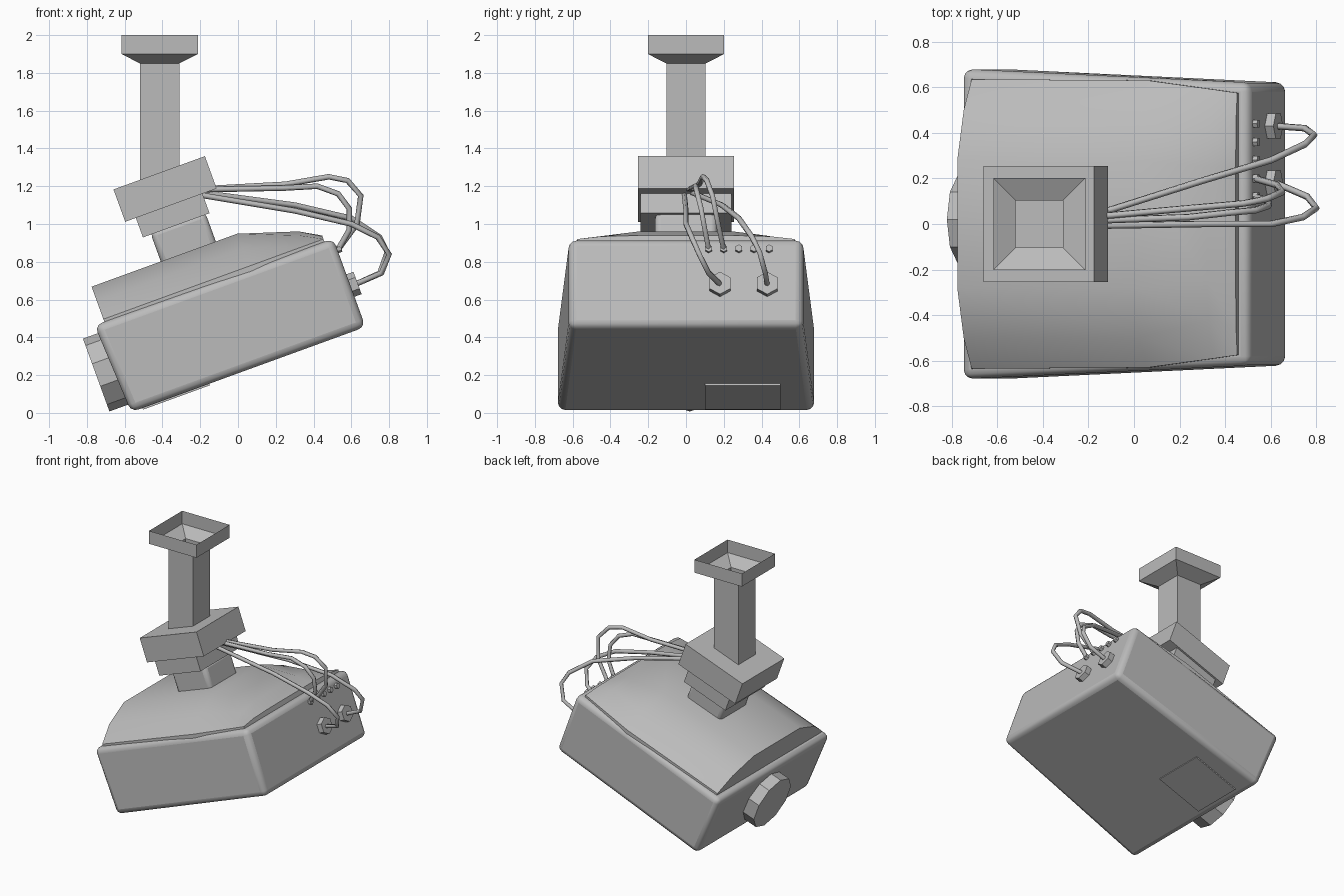
import bpy, bmesh, math
from mathutils import Matrix, Vector

cube = bpy.data.objects.get("Cube")
if cube:
    bpy.data.objects.remove(cube)

grey = bpy.data.materials.new("light_grey")
grey.use_nodes = True
COLOUR = (0.5, 0.5, 0.5, 1)
grey.diffuse_color = COLOUR
grey.node_tree.nodes["Principled BSDF"].inputs["Base Color"].default_value = COLOUR

TILT = Matrix.Rotation(math.radians(-20), 4, 'Y')   # the housing leans down at one end


def finish(name, bm, tilted=True, bevel=0, smooth=0):
    bmesh.ops.recalc_face_normals(bm, faces=bm.faces)
    mesh = bpy.data.meshes.new(name)
    bm.to_mesh(mesh)
    bm.free()
    mesh.materials.append(grey)
    ob = bpy.data.objects.new(name, mesh)
    bpy.context.collection.objects.link(ob)
    if tilted:
        ob.matrix_world = TILT
    if bevel:
        mod = ob.modifiers.new("rounding", 'BEVEL')
        mod.width, mod.segments = bevel, 3
    if smooth:
        bpy.ops.object.select_all(action='DESELECT')
        ob.select_set(True)
        bpy.context.view_layer.objects.active = ob
        bpy.ops.object.shade_smooth_by_angle(angle=math.radians(smooth))
    return ob


def loft(rings, caps=(True, True)):
    """Skin a list of equally long closed rings."""
    bm = bmesh.new()
    rows = [[bm.verts.new(p) for p in ring] for ring in rings]
    n = len(rows[0])
    for a, b in zip(rows, rows[1:]):
        for i in range(n):
            bm.faces.new((a[i], a[(i + 1) % n], b[(i + 1) % n], b[i]))
    for row, cap in zip((rows[0], rows[-1]), caps):
        if cap:
            bm.faces.new(row)
    return bm


def rect(x0, x1, half_y, z, y=0):
    return [(x0, y - half_y, z), (x1, y - half_y, z), (x1, y + half_y, z), (x0, y + half_y, z)]


def block(name, x0, x1, half_y, z0, z1, y=0, **kw):
    return finish(name, loft([rect(x0, x1, half_y, z0, y), rect(x0, x1, half_y, z1, y)]), **kw)


def disc(name, x0, x1, y, z, radius, sides):
    """Cylinder lying along the housing."""
    rings = [[(x, y + radius * math.cos(2 * math.pi * (i + 0.5) / sides),
               z + radius * math.sin(2 * math.pi * (i + 0.5) / sides)) for i in range(sides)]
             for x in (x0, x1)]
    return finish(name, loft(rings))


# Housing: box narrowing towards the cable end
def end(x_low, x_high, half):
    return [(x_low, -half, 0.197), (x_low, half, 0.197), (x_high, half, 0.695), (x_high, -half, 0.695)]

finish("housing", loft([end(-0.53, -0.555, 0.68), end(0.79, 0.79, 0.62)]), bevel=0.04, smooth=50)


# Domed lid with a thin rim
def lid_ring(x, rim, shoulder, shoulder_z, top, top_z):
    half = [(rim, 0.68), (rim, 0.71), (shoulder, shoulder_z), (top, top_z)]
    return [(x, y, z) for y, z in half] + [(x, -y, z) for y, z in reversed(half)]

finish("lid", loft([
    lid_ring(-0.5, 0.635, 0.5, 0.81, 0.28, 0.893),
    lid_ring(0.32, 0.63, 0.5, 0.81, 0.28, 0.893),
    lid_ring(0.63, 0.59, 0.42, 0.77, 0.25, 0.793),
    lid_ring(0.74, 0.575, 0.45, 0.725, 0.25, 0.73)]), smooth=40)

# Lens and underside hatch
disc("lens", -0.637, -0.5, 0.02, 0.445, 0.205, 10)
block("hatch", -0.467, -0.09, 0.2, 0.188, 0.2, y=0.3)

# Swivel mount
block("swivel", -0.11, 0.2, 0.165, 0.86, 1.06, bevel=0.03, smooth=40)
block("mount_lower", -0.155, 0.22, 0.24, 1.045, 1.16)
block("mount_upper", -0.215, 0.3, 0.255, 1.155, 1.337)

# Hollow ceiling post with flared open collar
PX = -0.415
finish("ceiling_post", loft([rect(PX - h, PX + h, h, z) for h, z in
                             ((0.104, 1.2), (0.104, 1.85), (0.202, 1.9), (0.202, 2.0))],
                            caps=(False, False)), tilted=False)

# Sockets and plugs on the cable end
for i in range(5):
    disc(f"socket_{i + 1}", 0.78, 0.812, 0.12 + 0.08 * i, 0.633, 0.02, 6)
for i, y in enumerate((0.18, 0.43)):
    disc(f"plug_{i + 1}", 0.78, 0.83, y, 0.43, 0.063, 6)


# Cables
def cable(name, points, radius=0.015, sides=6):
    pts = [Vector(p) for p in points]
    rings = []
    for i, p in enumerate(pts):
        along = (pts[min(i + 1, len(pts) - 1)] - pts[max(i - 1, 0)]).normalized()
        side = along.cross(Vector((0, 1, 0.2))).normalized()
        up = along.cross(side)
        rings.append([p + radius * (side * math.cos(a) + up * math.sin(a))
                      for a in (2 * math.pi * k / sides for k in range(sides))])
    finish(name, loft(rings), tilted=False, smooth=70)

cable("plug_cable_1", [(-0.3, -0.01, 1.17), (0.3, 0, 1.07), (0.6, 0.0, 1.0), (0.74, 0.03, 0.93),
                       (0.8, 0.07, 0.84), (0.76, 0.12, 0.74), (0.62, 0.18, 0.68)])
cable("plug_cable_2", [(-0.3, 0.0, 1.18), (0.3, 0.19, 1.1), (0.6, 0.28, 1.03), (0.75, 0.35, 0.93),
                       (0.79, 0.39, 0.85), (0.75, 0.42, 0.74), (0.62, 0.43, 0.68)])
cable("socket_cable_1", [(-0.3, 0.01, 1.18), (0.24, 0.03, 1.19), (0.42, 0.05, 1.2), (0.53, 0.06, 1.16),
                         (0.59, 0.08, 1.08), (0.59, 0.1, 0.97), (0.53, 0.12, 0.865)])
cable("socket_cable_2", [(-0.3, 0.02, 1.18), (0.25, 0.07, 1.21), (0.48, 0.09, 1.25), (0.58, 0.11, 1.23),
                         (0.65, 0.14, 1.15), (0.63, 0.17, 1.0), (0.53, 0.2, 0.865)])
